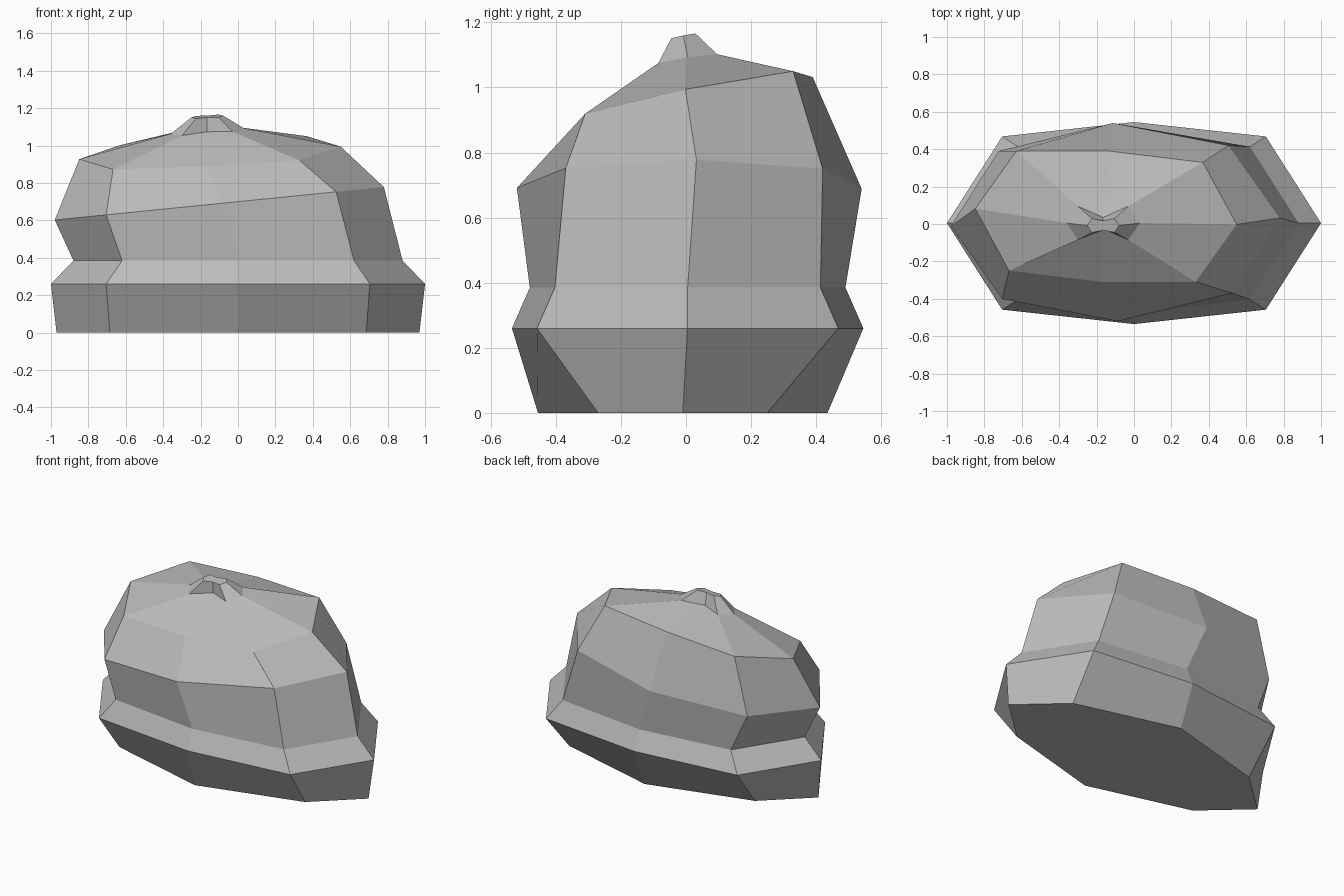
import bpy
import bmesh
from mathutils import Matrix, Vector

cube = bpy.data.objects.get("Cube")
if cube:
    bpy.data.objects.remove(cube, do_unlink=True)

grey = bpy.data.materials.new("plain_grey")
grey.use_nodes = True
colour = (0.5, 0.5, 0.5, 1)
grey.diffuse_color = colour
grey.node_tree.nodes["Principled BSDF"].inputs["Base Color"].default_value = colour


def ring(centre, side, corner, end, yaw=0.0, tilt=(0, 0)):
    """Eight-sided outline: side tip, corner and end tip, mirrored, turned and tilted."""
    cx, cy = corner
    outline = [(-side, 0), (-cx, -cy), (0, -end), (cx, -cy),
               (side, 0), (cx, cy), (0, end), (-cx, cy)]
    points = []
    for x, y in outline:
        p = Matrix.Rotation(yaw, 3, "Z") @ Vector((x, y, 0))
        p.z = p.x * tilt[0] + p.y * tilt[1]
        points.append(p + Vector(centre))
    return points


def loft(name, rings):
    """Join the rings with quads and close both ends."""
    bm = bmesh.new()
    loops = [[bm.verts.new(p) for p in points] for points in rings]
    for low, high in zip(loops, loops[1:]):
        for i in range(len(low)):
            j = (i + 1) % len(low)
            bm.faces.new((low[i], low[j], high[j], high[i]))
    bm.faces.new(loops[0][::-1])
    bm.faces.new(loops[-1])
    mesh = bpy.data.meshes.new(name)
    bm.to_mesh(mesh)
    bm.free()
    mesh.materials.append(grey)
    obj = bpy.data.objects.new(name, mesh)
    bpy.context.collection.objects.link(obj)
    return obj


# Flared base band, waist, leaning dome and small star-shaped knob
loft("faceted_dome", [
    ring((0, -0.01, 0), 0.97, (0.685, 0.26), 0.445),
    ring((0, 0.005, 0.26), 1.0, (0.705, 0.463), 0.54),
    ring((0, 0.005, 0.385), 0.88, (0.62, 0.408), 0.485),
    ring((-0.1, 0.01, 0.69), 0.88, (0.615, 0.395), 0.53, 0.025, (0.1, 0)),
    ring((-0.15, 0.04, 0.961), 0.7, (0.5, 0.32), 0.35, -0.06, (0.06, 0.2)),
    ring((-0.165, 0.005, 1.078), 0.195, (0.135, 0.09), 0.03, 0, (0.08, 0.15)),
    ring((-0.165, -0.008, 1.155), 0.085, (0.06, 0.037), 0.025, 0, (0.06, 0.2)),
])
